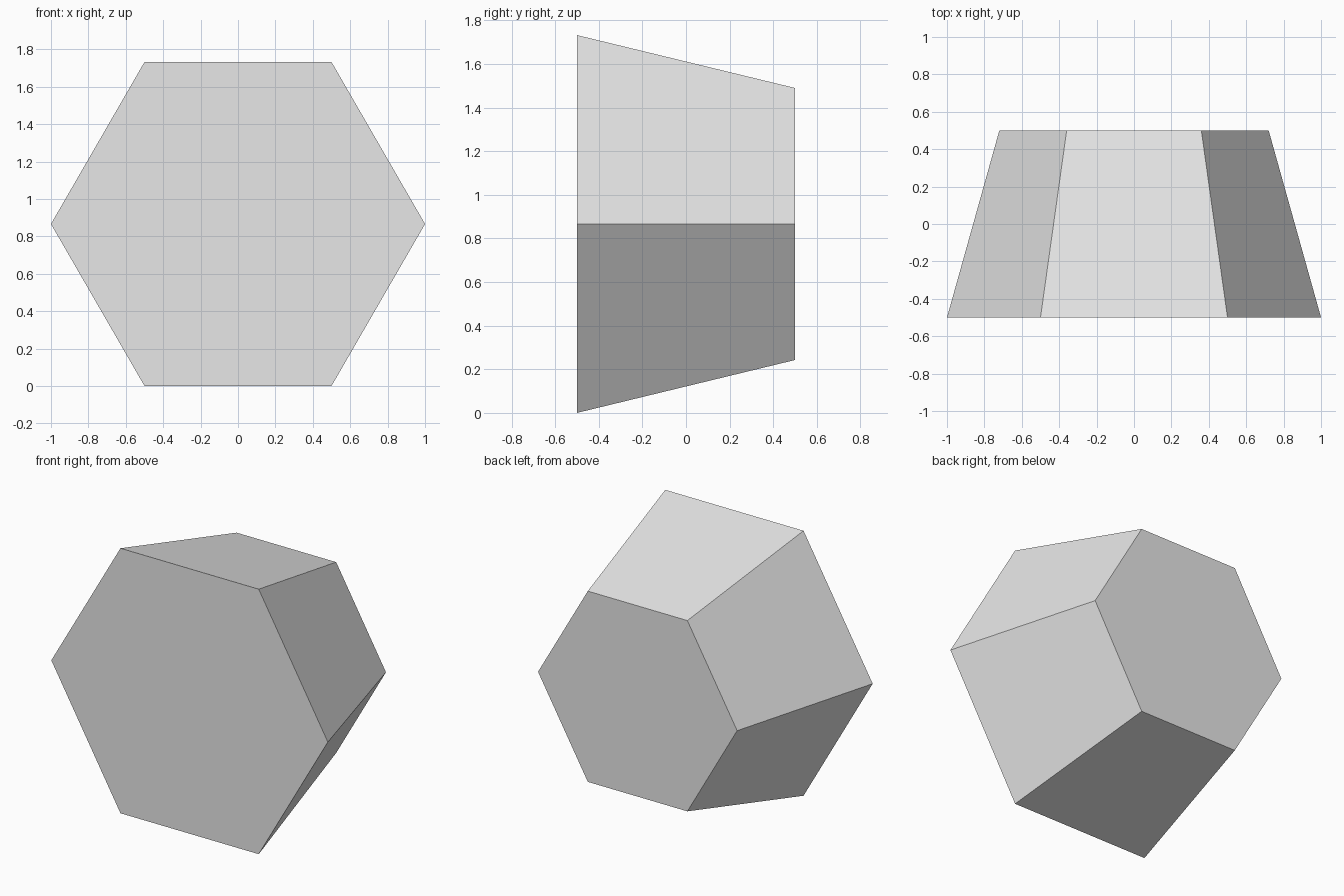
import bpy, bmesh
from math import cos, sin, pi

cube = bpy.data.objects.get("Cube")
if cube:
    bpy.data.objects.remove(cube, do_unlink=True)

SIDES = 6
FRONT_RADIUS, BACK_RADIUS = 1.0, 0.72
HALF_DEPTH = 0.5
CENTRE_Z = FRONT_RADIUS * cos(pi / SIDES)

# Plain grey material
grey = bpy.data.materials.new("light_grey")
grey.use_nodes = True
colour = (0.8, 0.8, 0.8, 1)
grey.diffuse_color = colour
grey.node_tree.nodes["Principled BSDF"].inputs["Base Color"].default_value = colour


def add_ring(bm, radius, y):
    """Hexagon facing along y, with corners at left and right."""
    angles = [2 * pi * i / SIDES for i in range(SIDES)]
    return [bm.verts.new((radius * cos(a), y, radius * sin(a))) for a in angles]


# Tapered hexagonal block, wide end at the front
bm = bmesh.new()
front = add_ring(bm, FRONT_RADIUS, -HALF_DEPTH)
back = add_ring(bm, BACK_RADIUS, HALF_DEPTH)
bm.faces.new(front)
bm.faces.new(back)
for i in range(SIDES):
    j = (i + 1) % SIDES
    bm.faces.new((front[i], front[j], back[j], back[i]))
bmesh.ops.recalc_face_normals(bm, faces=bm.faces)

mesh = bpy.data.meshes.new("hexagonal_frustum")
bm.to_mesh(mesh)
bm.free()
mesh.materials.append(grey)
block = bpy.data.objects.new("hexagonal_frustum", mesh)
block.location.z = CENTRE_Z
bpy.context.collection.objects.link(block)
